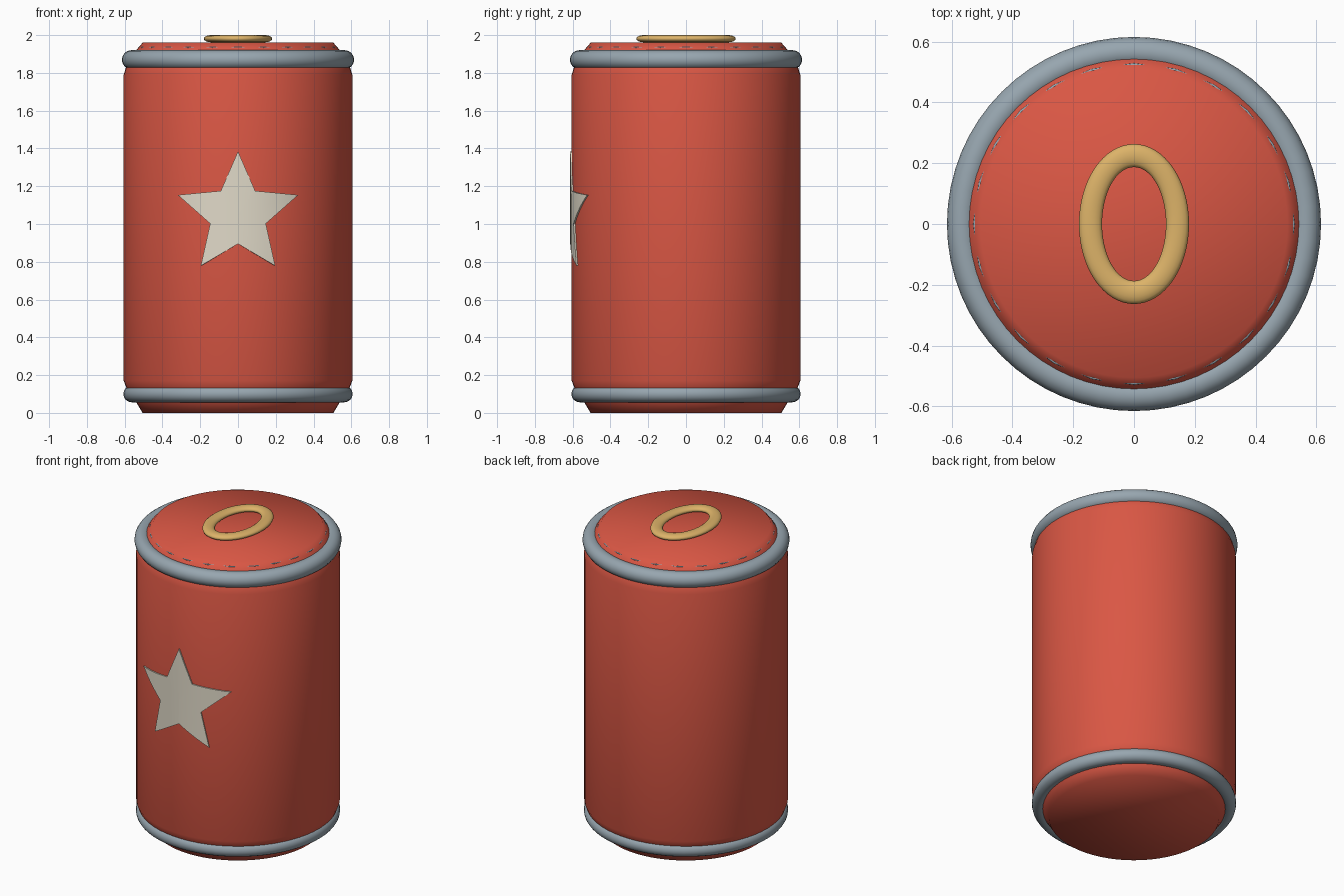
import bpy, bmesh, math
from mathutils import Vector

default = bpy.data.objects.get("Cube")
if default:
    bpy.data.objects.remove(default, do_unlink=True)


def material(name, rgb):
    m = bpy.data.materials.new(name)
    m.use_nodes = True
    m.diffuse_color = (*rgb, 1)
    m.node_tree.nodes["Principled BSDF"].inputs["Base Color"].default_value = (*rgb, 1)
    return m


RED = material("red paint", (0.70, 0.095, 0.058))
STEEL = material("grey steel", (0.31, 0.38, 0.43))
GOLD = material("gold", (0.72, 0.45, 0.14))
CREAM = material("cream", (0.75, 0.70, 0.58))


def finish(name, bm, mat, smooth=True):
    bmesh.ops.recalc_face_normals(bm, faces=bm.faces)
    mesh = bpy.data.meshes.new(name)
    bm.to_mesh(mesh)
    bm.free()
    mesh.materials.append(mat)
    for p in mesh.polygons:
        p.use_smooth = smooth
    obj = bpy.data.objects.new(name, mesh)
    bpy.context.collection.objects.link(obj)
    return obj


def circle(bm, count, rx, ry, z):
    return [bm.verts.new((rx * math.cos(a), ry * math.sin(a), z))
            for a in (2 * math.pi * i / count for i in range(count))]


def bridge(bm, a, b):
    n = len(a)
    for i in range(n):
        j = (i + 1) % n
        bm.faces.new((a[i], a[j], b[j], b[i]))


def lathe(name, profile, mat, count):
    bm = bmesh.new()
    loops = [circle(bm, count, r, r, z) for r, z in profile]
    for a, b in zip(loops, loops[1:]):
        bridge(bm, a, b)
    bm.faces.new(loops[0])
    bm.faces.new(loops[-1])
    return finish(name, bm, mat)


def ring(name, rx, ry, z, width, height, mat, count=64, sides=16):
    bm = bmesh.new()
    loops = []
    for k in range(sides):
        t = 2 * math.pi * k / sides
        d = width * math.cos(t)
        loops.append(circle(bm, count, rx + d, ry + d, z + height * math.sin(t)))
    for k in range(sides):
        bridge(bm, loops[k], loops[(k + 1) % sides])
    return finish(name, bm, mat)


# Can body with tapered ends
lathe("can_body", [(0.505, 0), (0.535, 0.05), (0.59, 0.13), (0.605, 0.17),
                   (0.605, 1.79), (0.59, 1.84), (0.535, 1.925), (0.505, 1.96)], RED, 64)

# Rolled rims and the seam just showing through the lid edge
ring("top_rim", 0.565, 0.565, 1.87, 0.05, 0.05, STEEL)
ring("bottom_rim", 0.562, 0.562, 0.1, 0.045, 0.044, STEEL)
ring("lid_seam", 0.523, 0.523, 1.935, 0.006, 0.004, STEEL, 24, 8)

# Oval pull ring
ring("pull_ring", 0.143, 0.225, 1.981, 0.038, 0.019, GOLD)

# Star badge: cut into vertical strips, then curved around the can
bm = bmesh.new()
points = []
for i in range(10):
    r = 0.155 if i % 2 else 0.335
    a = math.pi / 2 + i * math.pi / 5
    points.append(bm.verts.new((r * math.cos(a), 0, 1.05 + r * math.sin(a))))
hub = bm.verts.new((0, 0, 1.05))
for i in range(10):
    bm.faces.new((hub, points[i], points[(i + 1) % 10]))
for i in range(-8, 9):
    bmesh.ops.bisect_plane(bm, geom=bm.verts[:] + bm.edges[:] + bm.faces[:],
                           plane_co=Vector((i * 0.04, 0, 0)), plane_no=Vector((1, 0, 0)))
for v in bm.verts:
    v.co.y = -math.sqrt(0.613 ** 2 - v.co.x ** 2)
front = bm.faces[:]
back = bmesh.ops.extrude_face_region(bm, geom=front)["geom"]
for v in back:
    if isinstance(v, bmesh.types.BMVert):
        v.co.xy *= 0.598 / 0.613
star = finish("star_badge", bm, CREAM)
bpy.context.view_layer.objects.active = star
star.select_set(True)
bpy.ops.object.shade_smooth_by_angle(angle=math.radians(30))
